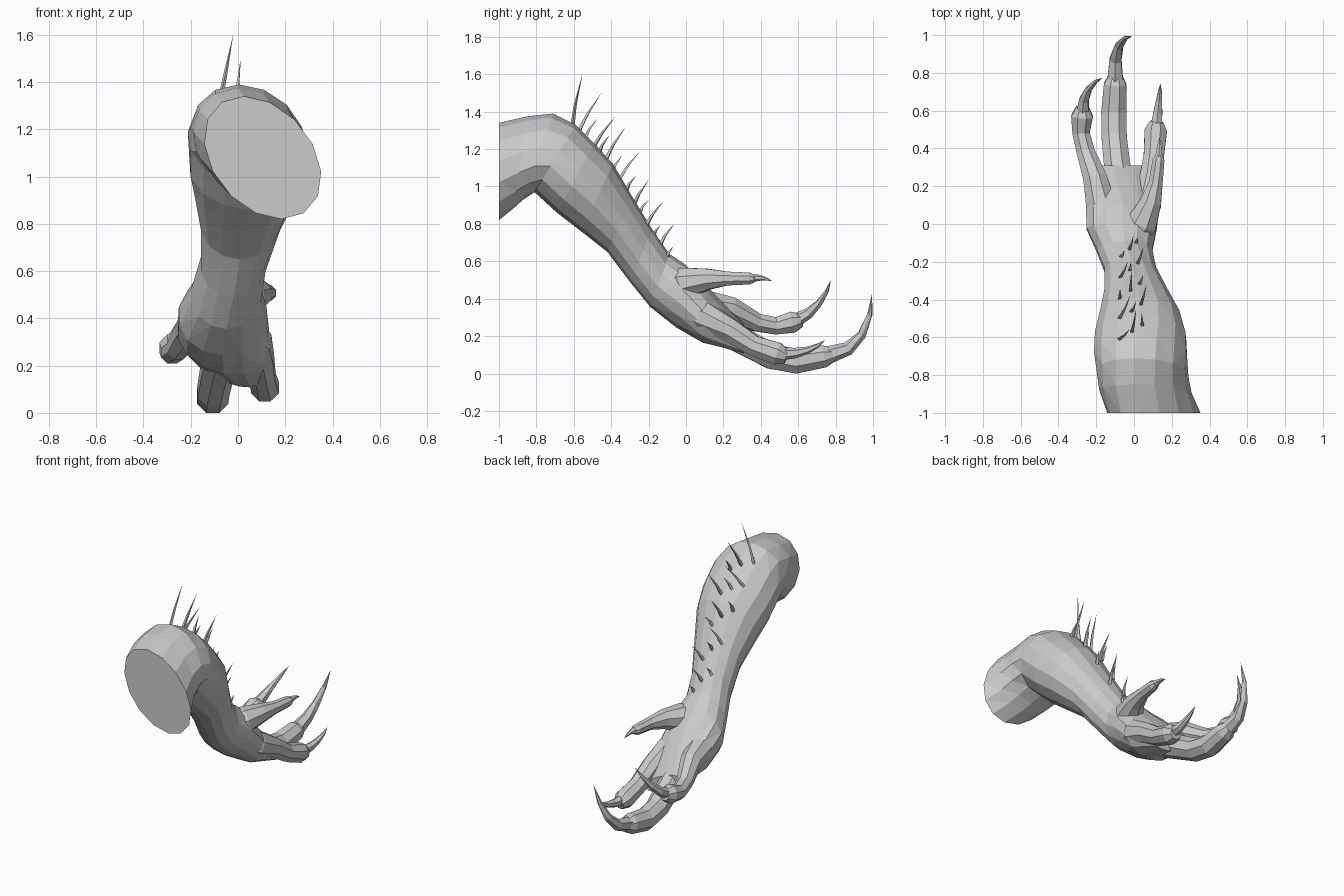
import bpy, bmesh, math, random
from mathutils import Vector

if "Cube" in bpy.data.objects:
    bpy.data.objects.remove(bpy.data.objects["Cube"])

random.seed(4)


def loft(name, rings, tip=None):
    """Skin a list of equal rings, capping the end or closing it onto a tip."""
    bm = bmesh.new()
    vr = [[bm.verts.new(p) for p in r] for r in rings]
    n = len(vr[0])
    for a, b in zip(vr, vr[1:]):
        for i in range(n):
            j = (i + 1) % n
            bm.faces.new((a[i], a[j], b[j], b[i]))
    bm.faces.new(vr[0][::-1])
    if tip is None:
        bm.faces.new(vr[-1])
    else:
        t = bm.verts.new(tip)
        for i in range(n):
            bm.faces.new((vr[-1][i], vr[-1][(i + 1) % n], t))
    bmesh.ops.recalc_face_normals(bm, faces=bm.faces)
    bmesh.ops.triangulate(bm, faces=[f for f in bm.faces if len(f.verts) == 4])
    me = bpy.data.meshes.new(name)
    bm.to_mesh(me)
    bm.free()
    ob = bpy.data.objects.new(name, me)
    bpy.context.collection.objects.link(ob)


def tube(name, pts, radii, sides, tip=None):
    """Faceted tube along points, with a radius at each."""
    pts = [Vector(p) for p in pts]
    ext = pts + ([Vector(tip)] if tip else [])
    rings = []
    for k, p in enumerate(pts):
        d = (ext[min(k + 1, len(ext) - 1)] - ext[max(k - 1, 0)]).normalized()
        s = d.cross(Vector((0, 0, 1)))
        s = s.normalized() if s.length > 0.05 else Vector((1, 0, 0))
        u = s.cross(d)
        rings.append([p + radii[k] * (math.cos(a) * s + math.sin(a) * u)
                      for a in (2 * math.pi * (i + .5) / sides for i in range(sides))])
    loft(name, rings, tip)


def digit(name, path, claw_r, bend, tip):
    """Fleshy finger with a rounded end, plus a claw swept along a quadratic curve."""
    pts = [Vector(p[:3]) for p in path]
    radii = [p[3] for p in path]
    end, r = pts[-1], radii[-1]
    d = (end - pts[-2]).normalized()
    tube(name, pts + [end + d * r * .8], radii + [r * .6], 8)
    bend, tip = Vector(bend), Vector(tip)
    ts = (0, .3, .55, .8)
    claw = [(1 - t) ** 2 * end + 2 * t * (1 - t) * bend + t * t * tip for t in ts]
    tube(name + "_claw", claw, [claw_r * (1 - t * .9) for t in ts], 6, tip)


def clamp(v):
    return max(0, min(1, v))


# Arm and palm cross-sections: top y, z, bottom y, z, centre x, half width
SECTIONS = [
    (-1, 1.34, -1, .82, .105, .235),
    (-.85, 1.375, -.92, .885, .06, .237),
    (-.71, 1.39, -.87, .93, .045, .24),
    (-.59, 1.33, -.81, .97, .035, .248),
    (-.49, 1.23, -.69, .86, .035, .245),
    (-.39, 1.12, -.56, .76, .03, .215),
    (-.29, .95, -.42, .65, .01, .17),
    (-.18, .77, -.3, .49, -.02, .14),
    (-.09, .64, -.19, .355, -.05, .15),
    (0, .58, -.05, .245, -.065, .19),
    (.11, .47, .09, .165, -.06, .2),
    (.31, .24, .31, .13, -.055, .14),
]
SIDES = 14
rings = []
for ty, tz, by, bz, cx, a in SECTIONS:
    c = Vector((cx, (ty + by) / 2, (tz + bz) / 2))
    # the cut end leans sideways, the palm lifts on its left side
    v = Vector((-.08 * clamp((-.4 - ty) / .6), (ty - by) / 2, (tz - bz) / 2))
    w = Vector((a, 0, -.055 * clamp(ty / .2)))
    rings.append([c + math.cos(t) * w + math.sin(t) * v
                  for t in (2 * math.pi * i / SIDES + math.pi / 2 for i in range(SIDES))])
loft("arm_and_palm", rings)

# Digits, rooted inside the palm: path points with radius, claw radius, claw bend, claw tip
digit("thumb", [(-.02, -.1, .47, .06), (.04, 0, .485, .088), (.09, .12, .505, .06),
                (.115, .22, .508, .04), (.13, .34, .508, .034)],
      .026, (.135, .4, .52), (.135, .46, .495))
digit("left_finger", [(-.13, -.04, .4, .07), (-.175, .1, .365, .085), (-.205, .24, .345, .068),
                      (-.255, .38, .272, .052), (-.28, .48, .255, .05),
                      (-.275, .57, .275, .062)], .04, (-.275, .73, .34), (-.165, .775, .5))
digit("middle_finger", [(-.06, .1, .28, .08), (-.09, .32, .165, .075),
                        (-.105, .46, .09, .072), (-.107, .59, .066, .072),
                        (-.1, .74, .092, .064)], .05, (-.115, .99, .12), (-.01, .995, .43))
digit("right_finger", [(0, -.02, .36, .06), (.06, .1, .3, .088), (.09, .24, .23, .066),
                       (.105, .36, .15, .058), (.115, .49, .105, .064)],
      .038, (.135, .66, .1), (.14, .745, .18))


def ridge(x, y):
    """Skin height near the ridge of the arm."""
    for p, q in zip(SECTIONS, SECTIONS[1:]):
        if p[0] <= y <= q[0]:
            _, z, _, _, cx, a = (m + (y - p[0]) / (q[0] - p[0]) * (n - m) for m, n in zip(p, q))
            return z - .22 * (1 - math.sqrt(1 - min(1, ((x - cx) / a) ** 2)))


# Spines: zigzag down the ridge, alternately long and short, shrinking to the wrist
COUNT = 15
for i in range(COUNT):
    f = i / (COUNT - 1)
    y = -.61 + .51 * f
    x = (-.08, -.01, .05)[i % 3] * (1 - .4 * f) - .02 * f
    length = (.25 if i % 2 else .13) * (1 - .5 * f)
    lean = Vector((random.uniform(-.05, .3), random.uniform(.45, .6), .8)).normalized()
    if i == 0:  # the tallest spine stands almost upright
        lean, length = Vector((.19, .18, .965)), .315
    base = Vector((x, y, ridge(x, y) - .015))
    tip = base + lean * length
    mid = base.lerp(tip, .45) - Vector((0, .008, 0))
    tube(f"spine_{i + 1}", [base, mid], (.012, .008), 4, tip)
